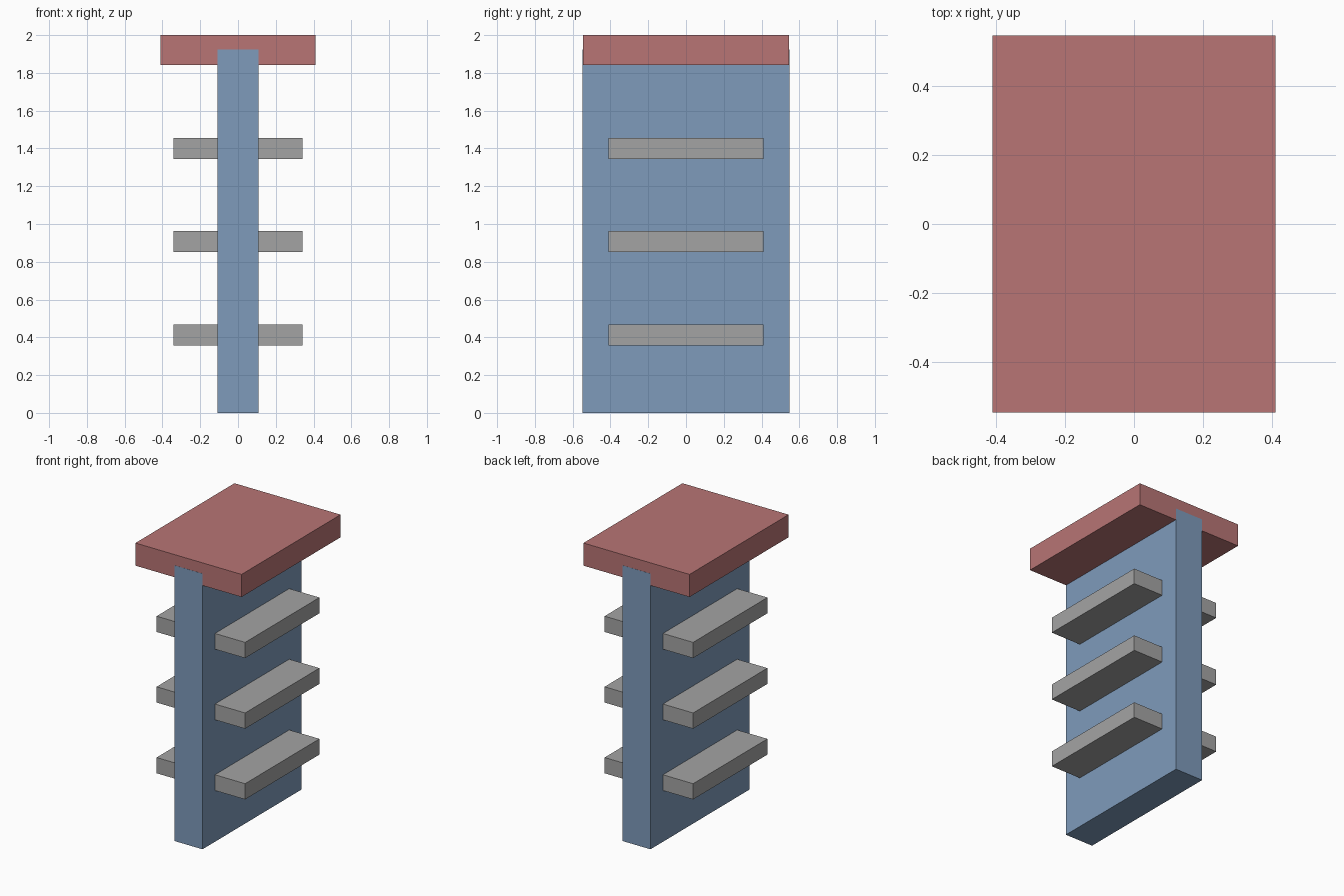
import bpy

if "Cube" in bpy.data.objects:
    bpy.data.objects.remove(bpy.data.objects["Cube"])


def material(name, rgb):
    """Flat colour given as sRGB 0-255, stored as linear."""
    m = bpy.data.materials.new(name)
    lin = [((c / 255 + 0.055) / 1.055) ** 2.4 for c in rgb]
    m.diffuse_color = (*lin, 1)
    m.use_nodes = True
    m.node_tree.nodes["Principled BSDF"].inputs["Base Color"].default_value = m.diffuse_color
    return m


def box(name, lo, hi, mat):
    """Axis-aligned box between two corners."""
    centre = [(a + b) / 2 for a, b in zip(lo, hi)]
    bpy.ops.mesh.primitive_cube_add(size=1, location=centre)
    ob = bpy.context.object
    ob.name = name
    ob.scale = [b - a for a, b in zip(lo, hi)]
    bpy.ops.object.transform_apply(location=False, rotation=False, scale=True)
    ob.data.materials.append(mat)
    return ob


blue = material("dusty blue", (126, 155, 187))
red = material("dusty red", (184, 117, 117))
grey = material("grey", (164, 164, 164))

# Upright panel, let into the cap and just proud of its ends
box("upright_panel", (-0.109, -0.5475, 0), (0.109, 0.5475, 1.925), blue)

# Flat cap on top
box("top_cap", (-0.41, -0.5465, 1.842), (0.41, 0.5465, 2.0), red)

# Three shelves on each side of the panel
for level, z in enumerate((0.413, 0.907, 1.40), 1):
    for side, x0, x1 in (("left", -0.342, -0.109), ("right", 0.109, 0.342)):
        box(f"{side}_shelf_{level}", (x0, -0.41, z - 0.055),
            (x1, 0.41, z + 0.055), grey)
